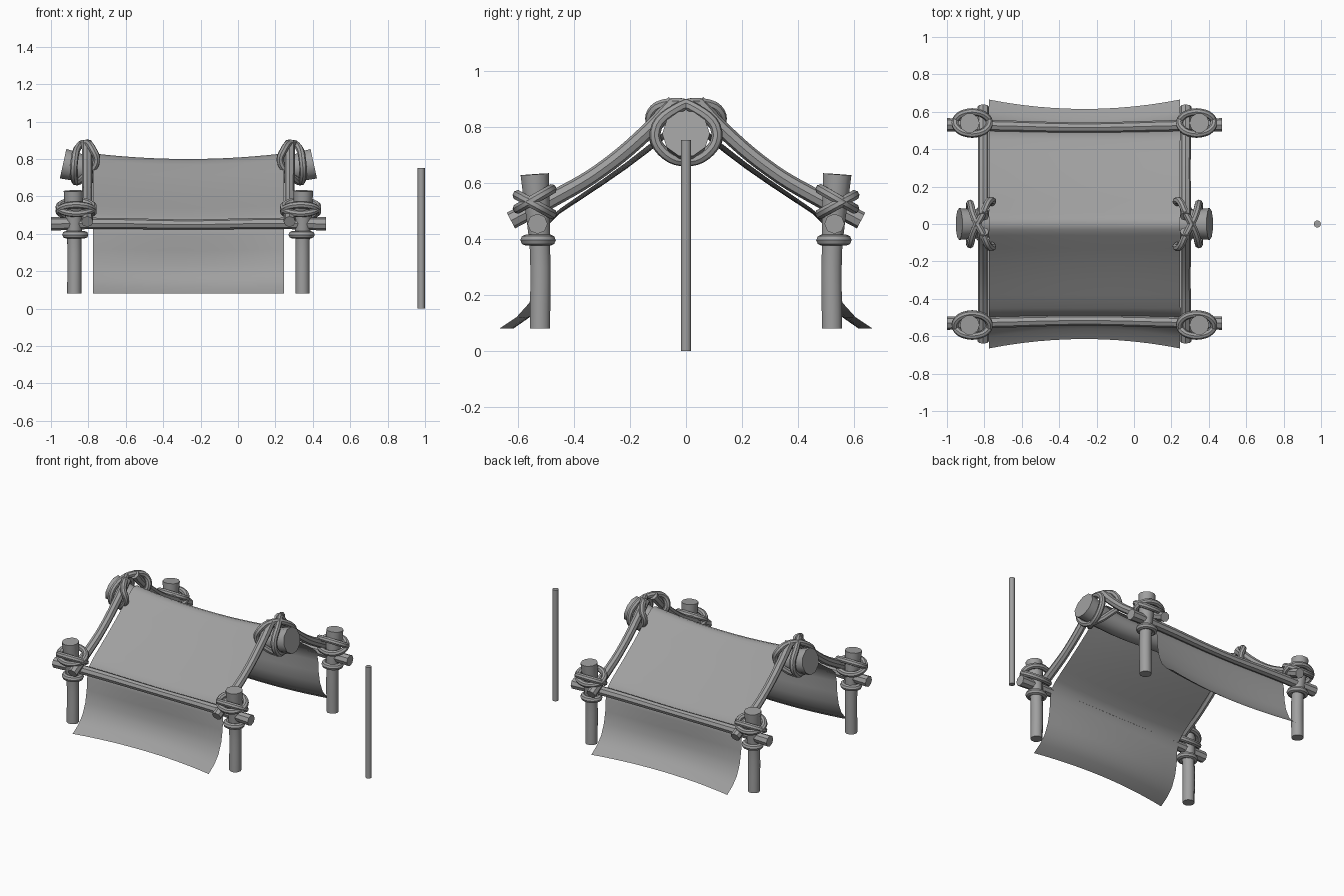
import bpy, bmesh, math
from mathutils import Vector, Matrix

if "Cube" in bpy.data.objects:
    bpy.data.objects.remove(bpy.data.objects["Cube"], do_unlink=True)

grey = bpy.data.materials.new("plain_grey")
grey.use_nodes = True
COLOUR = (0.35, 0.35, 0.35, 1)
grey.diffuse_color = COLOUR
grey.node_tree.nodes["Principled BSDF"].inputs["Base Color"].default_value = COLOUR

CX = -0.265  # centre of the shelter along x


def finish(obj, angle=40):
    bpy.ops.object.select_all(action="DESELECT")
    obj.select_set(True)
    bpy.context.view_layer.objects.active = obj
    if obj.type == "CURVE":
        bpy.ops.object.convert(target="MESH")
        obj = bpy.context.object
    obj.data.materials.clear()
    obj.data.materials.append(grey)
    bpy.ops.object.shade_smooth_by_angle(angle=math.radians(angle))


def tube(name, points, radii, closed=False, sides=8, steps=5):
    """Smooth round bar or rope through the points."""
    curve = bpy.data.curves.new(name, "CURVE")
    curve.dimensions = "3D"
    curve.bevel_depth = 1.0
    curve.bevel_resolution = (sides - 4) // 2
    curve.resolution_u = steps
    curve.use_fill_caps = not closed
    spline = curve.splines.new("BEZIER")
    spline.bezier_points.add(len(points) - 1)
    spline.use_cyclic_u = closed
    for i, (bp, p) in enumerate(zip(spline.bezier_points, points)):
        bp.co = p
        bp.radius = radii[i] if isinstance(radii, list) else radii
        bp.handle_left_type = bp.handle_right_type = "AUTO"
    obj = bpy.data.objects.new(name, curve)
    bpy.context.collection.objects.link(obj)
    finish(obj)


def ring(name, centre, rx, ry, tilt, thick):
    """Oval rope loop, tilted about the x axis."""
    rot = Matrix.Rotation(tilt, 3, "X")
    pts = []
    for i in range(10):
        a = math.tau * i / 10
        pts.append(Vector(centre) + rot @ Vector((rx * math.cos(a), ry * math.sin(a), 0)))
    tube(name, pts, thick, closed=True, steps=4)


# Cloth draped over the ridge and both eaves
half = [(0.03, 0.82), (0.06, 0.798), (0.13, 0.738), (0.21, 0.675), (0.30, 0.61),
        (0.38, 0.555), (0.45, 0.507), (0.495, 0.465), (0.51, 0.40), (0.515, 0.32),
        (0.53, 0.24), (0.56, 0.17), (0.605, 0.12), (0.665, 0.08)]
profile = [(-y, z) for y, z in reversed(half)] + [(0, 0.83)] + half
bm = bmesh.new()
rows = []
COLS = 12
for i in range(COLS + 1):
    u = 2 * i / COLS - 1
    sag = 1 - u * u
    row = []
    for y, z in profile:
        flare = max(0, (0.5 - z) / 0.42)
        pull = 0.05 * sag * flare * (1 if y > 0 else -1)
        drop = 0.03 * sag * (z - 0.08) / 0.75
        row.append(bm.verts.new((CX + 0.51 * u, y - pull, z - drop)))
    rows.append(row)
for a, b in zip(rows, rows[1:]):
    for j in range(len(profile) - 1):
        bm.faces.new((a[j], b[j], b[j + 1], a[j + 1]))
bmesh.ops.recalc_face_normals(bm, faces=bm.faces)
mesh = bpy.data.meshes.new("cloth")
bm.to_mesh(mesh)
bm.free()
cloth = bpy.data.objects.new("cloth", mesh)
bpy.context.collection.objects.link(cloth)
finish(cloth, 60)

# Ridge beam, thicker and turned up at its ends
tube("ridge_beam",
     [(CX + x, 0, z) for x, z in ((-0.67, 0.775), (-0.52, 0.742), (0, 0.735),
                                  (0.52, 0.742), (0.67, 0.775))],
     [0.085, 0.072, 0.06, 0.072, 0.085], sides=10)

# Free standing pole
tube("loose_pole", [(0.98, 0, 0), (0.98, 0, 0.753)], 0.019, sides=10, steps=1)

# One rope loop over the ridge: y, z and offset away from the centre
ridge_loop = [(0.12, 0.85, -0.03), (0.06, 0.882, 0), (-0.04, 0.86, 0.05),
              (-0.11, 0.78, 0.07), (-0.07, 0.70, 0.07), (0.02, 0.68, 0.05),
              (0.09, 0.72, 0), (0.12, 0.79, -0.05)]

for sy, face in ((-1, "front"), (1, "back")):
    # Eave bar holding the cloth
    tube(f"{face}_eave_bar",
         [(CX + x, sy * y, z) for x, y, z in ((-0.735, 0.53, 0.453), (-0.5, 0.526, 0.456),
                                              (0, 0.516, 0.45), (0.5, 0.526, 0.456),
                                              (0.735, 0.53, 0.453))],
         [0.036, 0.03, 0.027, 0.03, 0.036])

    for sx, side in ((-1, "right"), (1, "left")):
        tag = f"{face}_{side}"
        px = CX + sx * 0.61
        # Corner post, flared at the top
        tube(f"{tag}_post",
             [(px, sy * 0.521, 0.08), (px, sy * 0.521, 0.36), (px + sx * 0.004, sy * 0.54, 0.63)],
             [0.038, 0.038, 0.053], sides=10)
        # Curved rafter from eave to ridge
        tube(f"{tag}_rafter",
             [(CX + sx * 0.541, sy * y, z) for y, z in ((0.625, 0.465), (0.47, 0.545),
                                                        (0.31, 0.64), (0.13, 0.79),
                                                        (0.04, 0.885))],
             [0.032, 0.029, 0.027, 0.028, 0.03])
        # Post lashings
        ring(f"{tag}_lower_lashing", (px - sx * 0.005, sy * 0.528, 0.395), 0.05, 0.043, 0, 0.02)
        for k, tilt in enumerate((-0.52, 0.5)):
            ring(f"{tag}_cross_lashing_{k + 1}", (px - sx * 0.01, sy * 0.54, 0.522 + 0.02 * (1 - k)),
                 0.092, 0.068, sy * tilt, 0.019)
        # Ridge lashing
        tube(f"{tag}_ridge_lashing",
             [(CX + sx * (0.541 + u), sy * y, z) for y, z, u in ridge_loop],
             0.02, closed=True)
